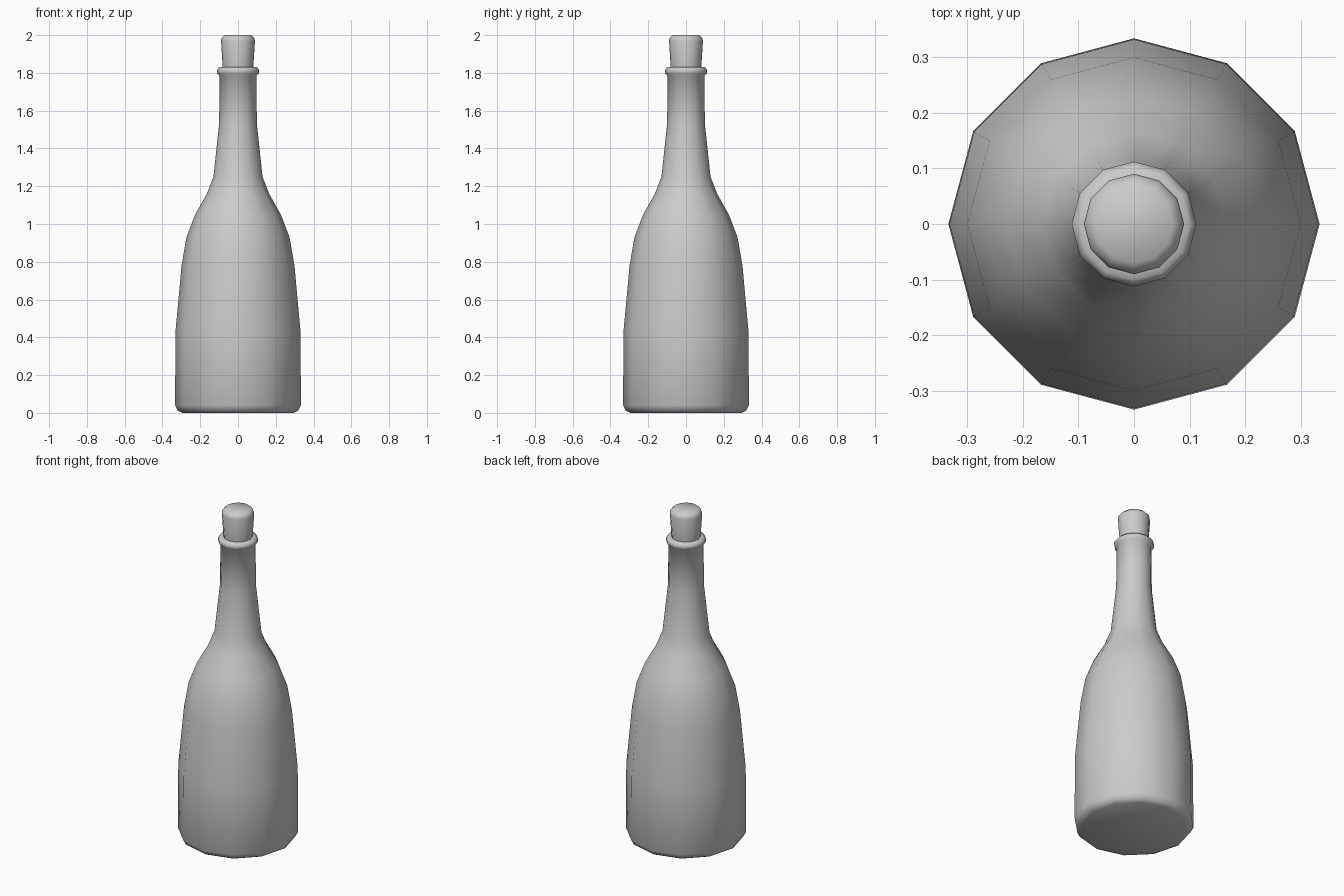
import bpy, bmesh, math

if "Cube" in bpy.data.objects:
    bpy.data.objects.remove(bpy.data.objects["Cube"])

SIDES = 12


def lathe(name, profile):
    """Revolve (radius, z) points around z and cap both ends."""
    bm = bmesh.new()
    rings = []
    for r, z in profile:
        rings.append([bm.verts.new((r * math.cos(2 * math.pi * i / SIDES),
                                    r * math.sin(2 * math.pi * i / SIDES), z))
                      for i in range(SIDES)])
    for a, b in zip(rings, rings[1:]):
        for i in range(SIDES):
            j = (i + 1) % SIDES
            bm.faces.new((a[i], a[j], b[j], b[i]))
    bm.faces.new(rings[0][::-1])
    bm.faces.new(rings[-1])
    for f in bm.faces:
        f.smooth = True
    mesh = bpy.data.meshes.new(name)
    bm.to_mesh(mesh)
    bm.free()
    obj = bpy.data.objects.new(name, mesh)
    bpy.context.collection.objects.link(obj)
    return obj


# Bottle: base, body, shoulder, neck and rolled lip
lathe("bottle", [
    (0.295, 0.0), (0.318, 0.012), (0.333, 0.04), (0.331, 0.43),
    (0.299, 0.78), (0.273, 0.93), (0.227, 1.05), (0.165, 1.16),
    (0.130, 1.25), (0.100, 1.53), (0.097, 1.785),
    (0.110, 1.797), (0.112, 1.815), (0.100, 1.83), (0.075, 1.828)])

# Cork: tapered stopper with a bevelled top
lathe("cork", [(0.078, 1.80), (0.081, 1.83), (0.090, 1.97), (0.086, 1.985), (0.070, 2.0)])
